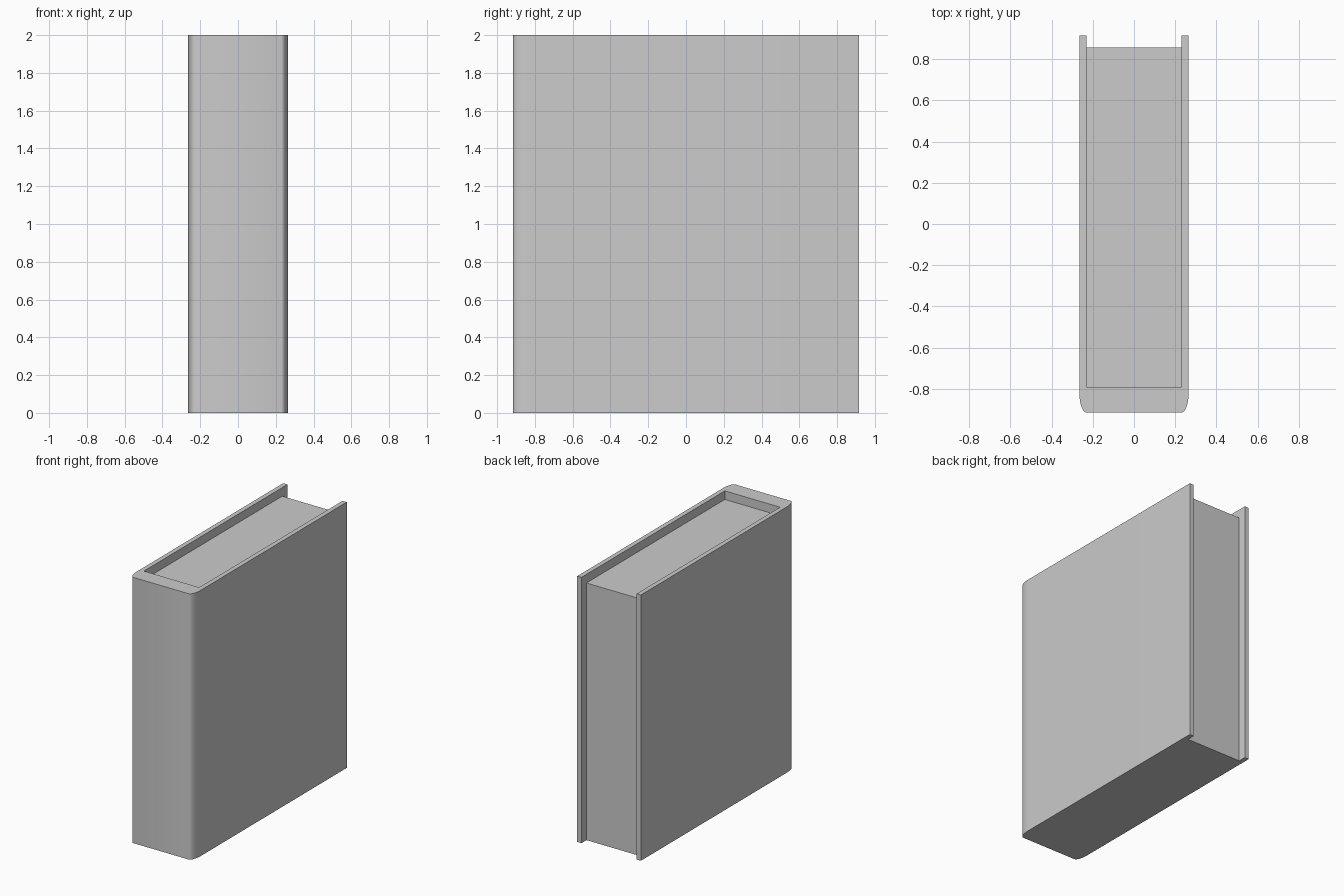
import bpy, bmesh, math

if "Cube" in bpy.data.objects:
    bpy.data.objects.remove(bpy.data.objects["Cube"])

W, D, H = 0.265, 0.915, 2.0      # cover half width, half depth, height
INNER, SPINE = 0.23, -0.79       # inside of the boards and of the spine
RX, RY = 0.035, 0.095            # rounding of the spine corners


def extrude_profile(name, points, height):
    """Closed xy outline raised from z = 0 to height."""
    bm = bmesh.new()
    face = bm.faces.new([bm.verts.new((x, y, 0)) for x, y in points])
    up = bmesh.ops.extrude_face_region(bm, geom=[face])["geom"]
    verts = [g for g in up if isinstance(g, bmesh.types.BMVert)]
    bmesh.ops.translate(bm, verts=verts, vec=(0, 0, height))
    bmesh.ops.recalc_face_normals(bm, faces=bm.faces)
    mesh = bpy.data.meshes.new(name)
    bm.to_mesh(mesh)
    bm.free()
    obj = bpy.data.objects.new(name, mesh)
    bpy.context.collection.objects.link(obj)
    return obj


# Cover: U-shaped outline with a softly rounded spine, half then mirrored
half = [(INNER, SPINE), (INNER, D), (W, D)]
for i in range(7):
    a = math.pi / 2 * i / 6
    half.append((W - RX + RX * math.cos(a), -D + RY - RY * math.sin(a)))
cover = extrude_profile("cover", half + [(-x, y) for x, y in reversed(half)], H)

# Page block: sits on the ground, lower than the cover and set back
pages = extrude_profile("pages", [(-INNER, SPINE), (INNER, SPINE),
                                  (INNER, 0.855), (-INNER, 0.855)], 1.935)

# Smooth only the rounded spine corners
bpy.ops.object.select_all(action='DESELECT')
cover.select_set(True)
bpy.context.view_layer.objects.active = cover
bpy.ops.object.shade_smooth_by_angle(angle=math.radians(30))
